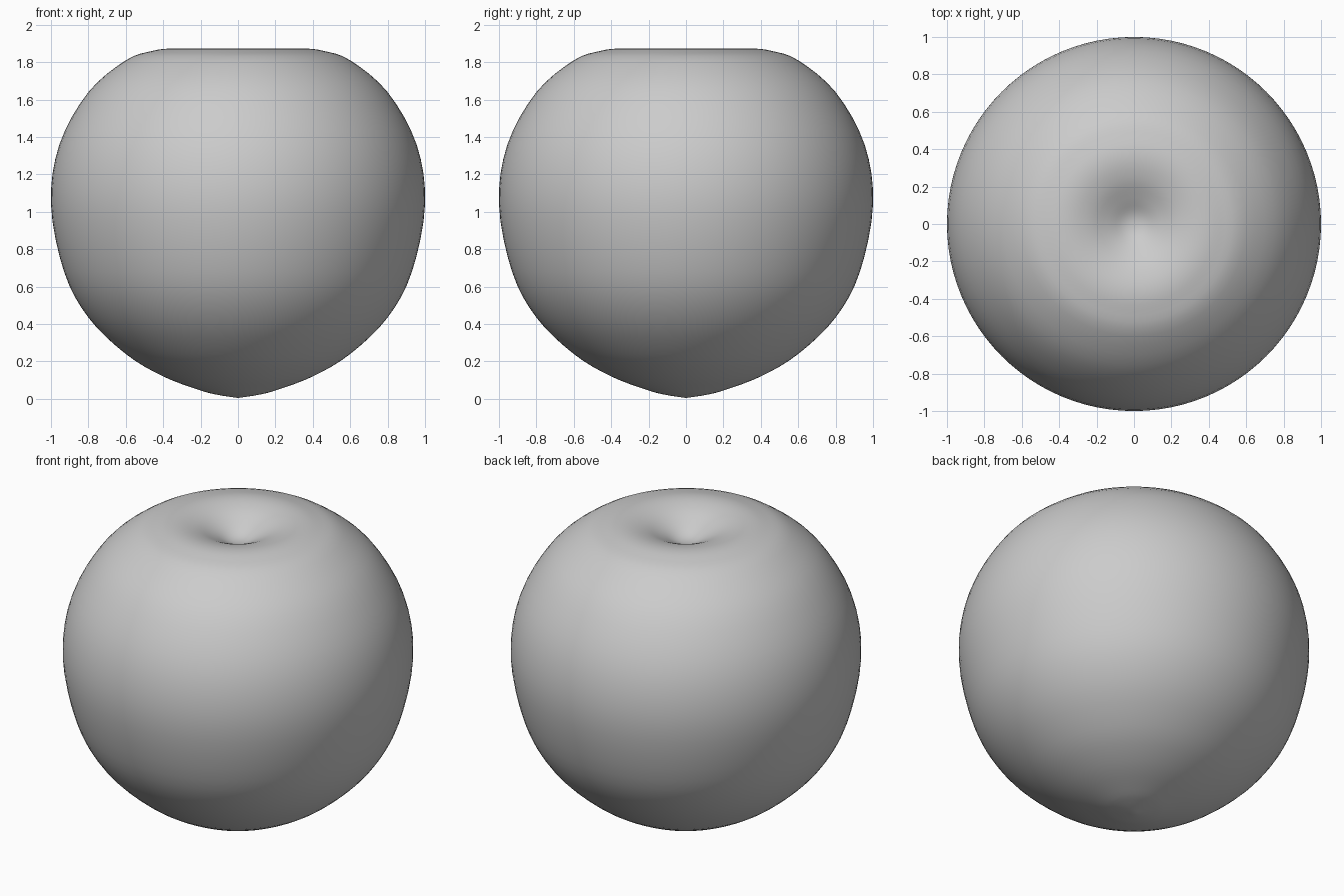
import bpy, bmesh, math
from mathutils import Vector

if "Cube" in bpy.data.objects:
    bpy.data.objects.remove(bpy.data.objects["Cube"])

# Half profile (radius, height): pointed base, round belly, dimpled top
PROFILE = [(0, 0.005), (0.1, 0.02), (0.2, 0.045), (0.4, 0.12), (0.6, 0.24),
           (0.8, 0.435), (0.93, 0.68), (1.0, 1.04), (0.955, 1.36), (0.8, 1.64),
           (0.6, 1.81), (0.46, 1.86), (0.35, 1.872), (0.24, 1.85), (0.14, 1.805),
           (0.06, 1.765), (0, 1.755)]


def smooth_curve(points, steps):
    """Catmull-Rom curve through the profile points."""
    p = [Vector(q) for q in points]
    p = [p[0] * 2 - p[1]] + p + [Vector((-p[-2].x, p[-2].y))]
    out = []
    for a, b, c, d in zip(p, p[1:], p[2:], p[3:]):
        for i in range(steps):
            t = i / steps
            out.append(0.5 * (2 * b + (c - a) * t + (2 * a - 5 * b + 4 * c - d) * t**2
                              + (3 * b - a - 3 * c + d) * t**3))
    return out + [p[-2]]


# Spin the profile into the fruit body
bm = bmesh.new()
verts = [bm.verts.new((q.x, 0, q.y)) for q in smooth_curve(PROFILE, 4)]
edges = [bm.edges.new(pair) for pair in zip(verts, verts[1:])]
bmesh.ops.spin(bm, geom=verts + edges, cent=(0, 0, 0), axis=(0, 0, 1),
               angle=math.tau, steps=96, use_duplicate=False)
bmesh.ops.remove_doubles(bm, verts=bm.verts[:], dist=0.0005)
bmesh.ops.recalc_face_normals(bm, faces=bm.faces[:])
for f in bm.faces:
    f.smooth = True
mesh = bpy.data.meshes.new("apple_body")
bm.to_mesh(mesh)
bm.free()
bpy.context.collection.objects.link(bpy.data.objects.new("apple_body", mesh))
